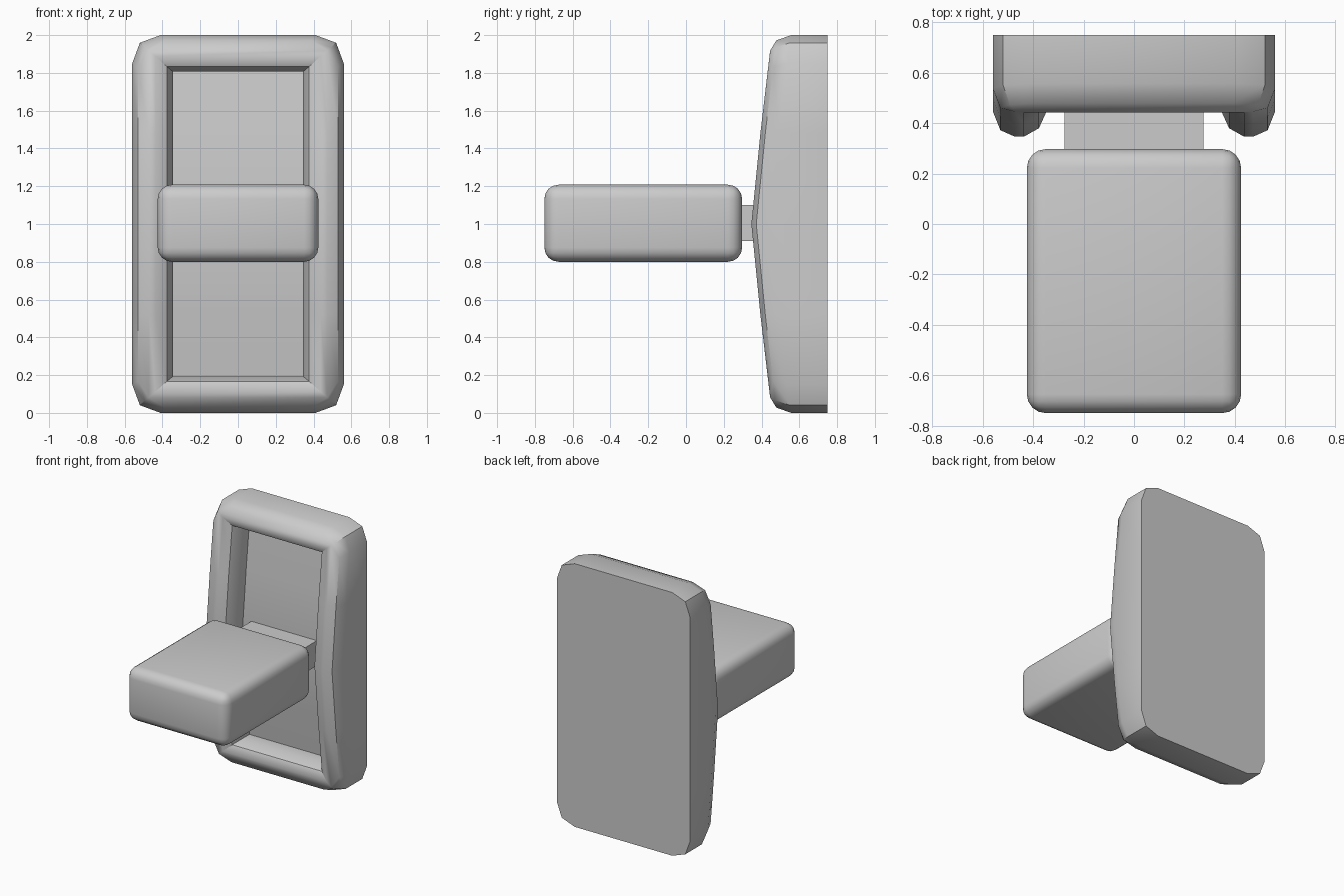
import bpy, bmesh, math

if "Cube" in bpy.data.objects:
    bpy.data.objects.remove(bpy.data.objects["Cube"])


def finish(obj, angle=35):
    bpy.ops.object.select_all(action='DESELECT')
    obj.select_set(True)
    bpy.context.view_layer.objects.active = obj
    bpy.ops.object.shade_smooth_by_angle(angle=math.radians(angle))


def box(name, lo, hi, bevel=0.0):
    bpy.ops.mesh.primitive_cube_add(size=1, location=[(a + b) / 2 for a, b in zip(lo, hi)])
    obj = bpy.context.object
    obj.name = name
    obj.scale = [b - a for a, b in zip(lo, hi)]
    bpy.ops.object.transform_apply(location=False, rotation=False, scale=True)
    if bevel:
        mod = obj.modifiers.new("rounding", 'BEVEL')
        mod.width = bevel
        mod.segments = 4
        bpy.ops.object.modifier_apply(modifier=mod.name)
    finish(obj)
    return obj


def ring(bm, w, h, y, c, bowed=True):
    """Cut-corner rectangle, its y pushed back towards top and bottom."""
    k = 0.27 * c
    half = [(w, 0), (w, 0.48), (w, h - c), (w - k, h - k), (w - c, h)]
    right = [(x, -z) for x, z in reversed(half[1:])] + half
    pts = right + [(-x, z) for x, z in reversed(right)]
    bow = lambda z: (0.09 * abs(z) + 0.02 * z * z) if bowed else 0
    return [bm.verts.new((x, y + bow(z), 1 + z)) for x, z in pts]


def cap(bm, r):
    n = len(r)
    for i in range(n // 2 - 1):
        bm.faces.new((r[i], r[i + 1], r[n - 2 - i], r[n - 1 - i]))


# Wall plate: bowed rim with a recessed panel (half width, half height, y, corner)
sections = [
    (0.56, 1.0, 0.447, 0.15),
    (0.53, 0.972, 0.372, 0.14),
    (0.472, 0.918, 0.346, 0.0),
    (0.437, 0.888, 0.346, 0.0),
    (0.377, 0.833, 0.38, 0.0),
    (0.345, 0.807, 0.45, 0.0),
    (0.345, 0.807, 0.545, 0.0),
]
bm = bmesh.new()
rings = [ring(bm, 0.56, 1.0, 0.75, 0.15, bowed=False)]
rings += [ring(bm, *s) for s in sections]
for a, b in zip(rings, rings[1:]):
    for i in range(len(a)):
        j = (i + 1) % len(a)
        bm.faces.new((a[i], a[j], b[j], b[i]))
cap(bm, rings[0])
cap(bm, rings[-1])
bmesh.ops.remove_doubles(bm, verts=bm.verts, dist=0.0005)
bmesh.ops.dissolve_degenerate(bm, edges=bm.edges, dist=0.0005)
bmesh.ops.recalc_face_normals(bm, faces=bm.faces)
mesh = bpy.data.meshes.new("wall_plate")
bm.to_mesh(mesh)
bm.free()
plate = bpy.data.objects.new("wall_plate", mesh)
bpy.context.collection.objects.link(plate)
finish(plate)

# Neck joining the lever to the recessed panel
box("neck", (-0.275, 0.2, 0.91), (0.275, 0.56, 1.10))

# Rounded lever block
box("lever", (-0.425, -0.75, 0.8), (0.425, 0.297, 1.208), bevel=0.075)
